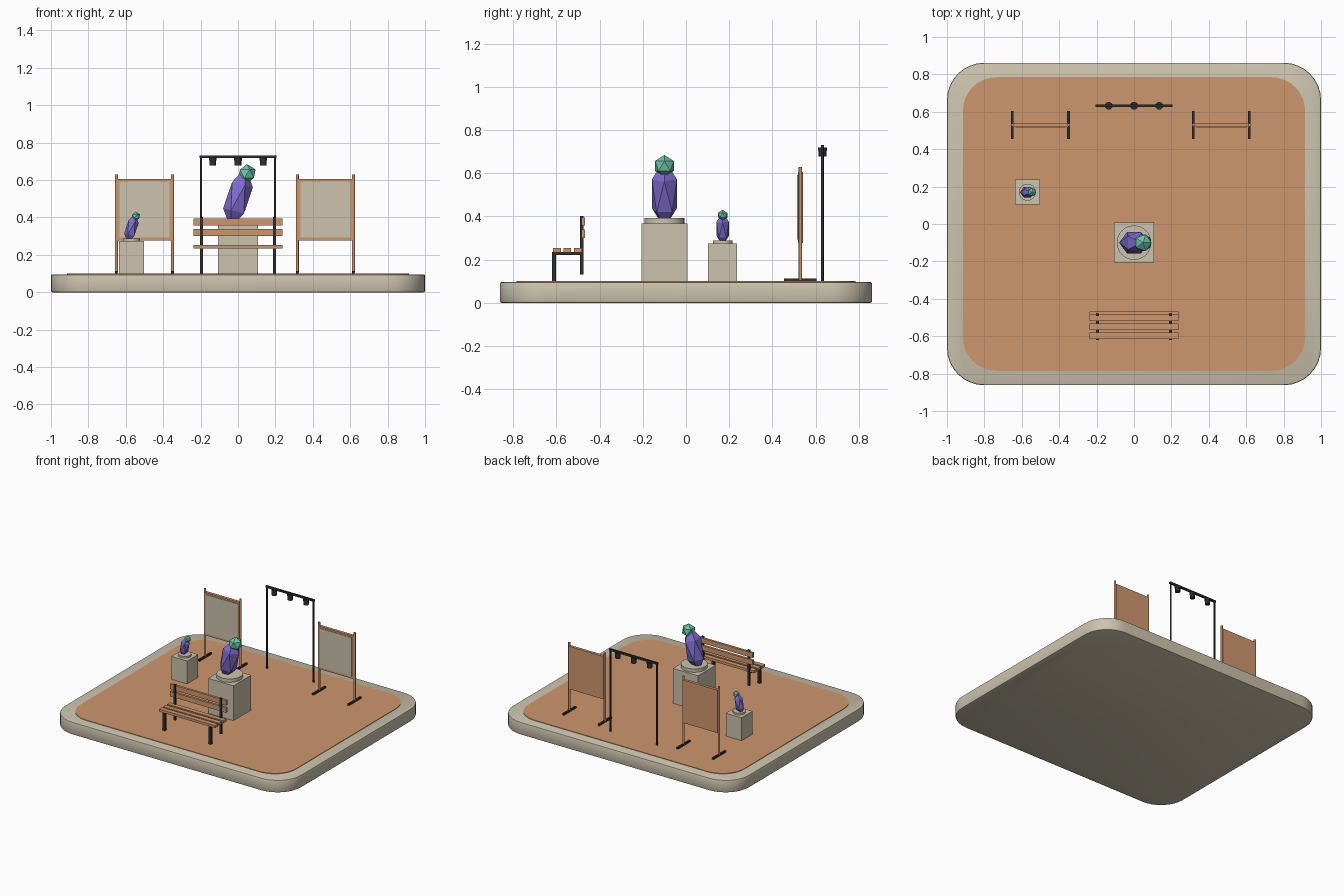
import bpy, bmesh, math
from mathutils import Matrix, Vector

if "Cube" in bpy.data.objects:
    bpy.data.objects.remove(bpy.data.objects["Cube"])


def material(name, rgb):
    lin = [((c / 255 + 0.055) / 1.055) ** 2.4 for c in rgb]
    m = bpy.data.materials.new(name)
    m.diffuse_color = (*lin, 1)
    m.use_nodes = True
    m.node_tree.nodes["Principled BSDF"].inputs["Base Color"].default_value = m.diffuse_color
    return m


STONE = material("pale stone", (205, 195, 174))
CLAY = material("terracotta wood", (206, 151, 110))
DARK = material("dark metal", (46, 47, 48))
PURPLE = material("violet crystal", (128, 109, 207))
GREEN = material("mint crystal", (108, 196, 168))


def finish(name, bm, mat, smooth=False):
    bmesh.ops.recalc_face_normals(bm, faces=bm.faces)
    me = bpy.data.meshes.new(name)
    bm.to_mesh(me)
    bm.free()
    me.materials.append(mat)
    if smooth:
        me.shade_smooth()
        me.set_sharp_from_angle(angle=math.radians(35))
    ob = bpy.data.objects.new(name, me)
    bpy.context.collection.objects.link(ob)
    return ob


def box(name, x, y, z, mat):
    """Box from (min, max) ranges on each axis."""
    bm = bmesh.new()
    bmesh.ops.create_cube(bm, size=1)
    for v in bm.verts:
        v.co = Vector((r[0] + (c + 0.5) * (r[1] - r[0]) for r, c in zip((x, y, z), v.co)))
    return finish(name, bm, mat)


def cyl(name, x, y, z0, z1, r, mat, sides=24):
    bm = bmesh.new()
    bmesh.ops.create_cone(bm, cap_ends=True, segments=sides, radius1=r, radius2=r,
                          depth=z1 - z0, matrix=Matrix.Translation((x, y, (z0 + z1) / 2)))
    return finish(name, bm, mat, True)


def gem(name, loc, radii, tilt, mat):
    bm = bmesh.new()
    m = Matrix.Translation(loc) @ Matrix.Rotation(tilt, 4, 'Y') @ Matrix.Diagonal((*radii, 1))
    bmesh.ops.create_icosphere(bm, subdivisions=1, radius=1, matrix=m)
    return finish(name, bm, mat)


def rounded_slab(name, hx, hy, r, z0, z1, bevel, mat):
    bm = bmesh.new()
    pts = []
    for q, (sx, sy) in enumerate(((1, 1), (-1, 1), (-1, -1), (1, -1))):
        for i in range(9):
            a = math.pi / 2 * (q + i / 8)
            pts.append(bm.verts.new((sx * (hx - r) + r * math.cos(a),
                                     sy * (hy - r) + r * math.sin(a), z0)))
    f = bm.faces.new(pts)
    top = bmesh.ops.extrude_face_region(bm, geom=[f])
    for v in top["geom"]:
        if isinstance(v, bmesh.types.BMVert):
            v.co.z = z1
    if bevel:
        rims = [e for e in bm.edges if abs(e.verts[0].co.z - e.verts[1].co.z) < 1e-6]
        bmesh.ops.bevel(bm, geom=rims, offset=bevel, segments=2, profile=0.5, affect='EDGES')
    return finish(name, bm, mat, True)


# Plaza base and floor
rounded_slab("base_slab", 1.0, 0.862, 0.2, 0, 0.096, 0.008, STONE)
rounded_slab("floor", 0.915, 0.785, 0.18, 0.09, 0.1, 0, CLAY)


# Crystal sculptures on pedestals
def sculpture(prefix, x, y, half, top, s):
    box(prefix + "_pedestal", (x - half, x + half), (y - half, y + half), (0.095, top), STONE)
    z = top + 0.026 * s
    cyl(prefix + "_plinth_disc", x, y, top, z, 0.092 * s, STONE, 32)
    gem(prefix + "_crystal", (x, y, z + 0.112 * s),
        (0.071 * s, 0.068 * s, 0.165 * s), 0.245, PURPLE)
    gem(prefix + "_crystal_tip", (x + 0.048 * s, y, z + 0.241 * s),
        (0.051 * s,) * 3, 0, GREEN)


sculpture("large", 0, -0.1, 0.107, 0.367, 1)
sculpture("small", -0.57, 0.17, 0.067, 0.275, 0.49)

# Bench
for i, y in enumerate((-0.598, -0.55, -0.5)):
    box(f"seat_slat_{i}", (-0.238, 0.238), (y - 0.018, y + 0.018), (0.234, 0.253), CLAY)
for i, z in enumerate((0.32, 0.376)):
    box(f"back_slat_{i}", (-0.238, 0.238), (-0.485, -0.467), (z - 0.019, z + 0.019), CLAY)
for side, s in (("left", -1), ("right", 1)):
    x = (s * 0.195 - 0.009, s * 0.195 + 0.009)
    box(f"bench_front_leg_{side}", x, (-0.62, -0.602), (0.1, 0.235), DARK)
    box(f"bench_seat_rail_{side}", x, (-0.62, -0.477), (0.221, 0.235), DARK)
    box(f"bench_back_post_{side}", x, (-0.491, -0.476), (0.13, 0.403), DARK)

# Display panels
for side, cx in (("left", -0.5), ("right", 0.467)):
    y = 0.53
    box(f"panel_board_{side}", (cx - 0.147, cx + 0.147), (y - 0.011, y + 0.011),
        (0.277, 0.605), CLAY)
    box(f"panel_canvas_{side}", (cx - 0.134, cx + 0.134), (y - 0.015, y - 0.01),
        (0.294, 0.592), STONE)
    for n, s in (("a", -1), ("b", 1)):
        x = cx + s * 0.15
        cyl(f"panel_post_{side}_{n}", x, y, 0.105, 0.63, 0.008, CLAY, 12)
        box(f"panel_foot_{side}_{n}", (x - 0.007, x + 0.007), (y - 0.075, y + 0.075),
            (0.1, 0.113), DARK)

# Lighting gantry
GY = 0.632
for side, s in (("left", -1), ("right", 1)):
    cyl(f"gantry_post_{side}", s * 0.198, GY, 0.098, 0.728, 0.0065, DARK, 12)
box("gantry_beam", (-0.206, 0.206), (GY - 0.007, GY + 0.007), (0.718, 0.732), DARK)
for i in (-1, 0, 1):
    cyl(f"lamp_cap_{i + 1}", i * 0.135, GY, 0.705, 0.72, 0.021, DARK, 12)
    cyl(f"lamp_body_{i + 1}", i * 0.135, GY, 0.677, 0.706, 0.0185, DARK, 12)
